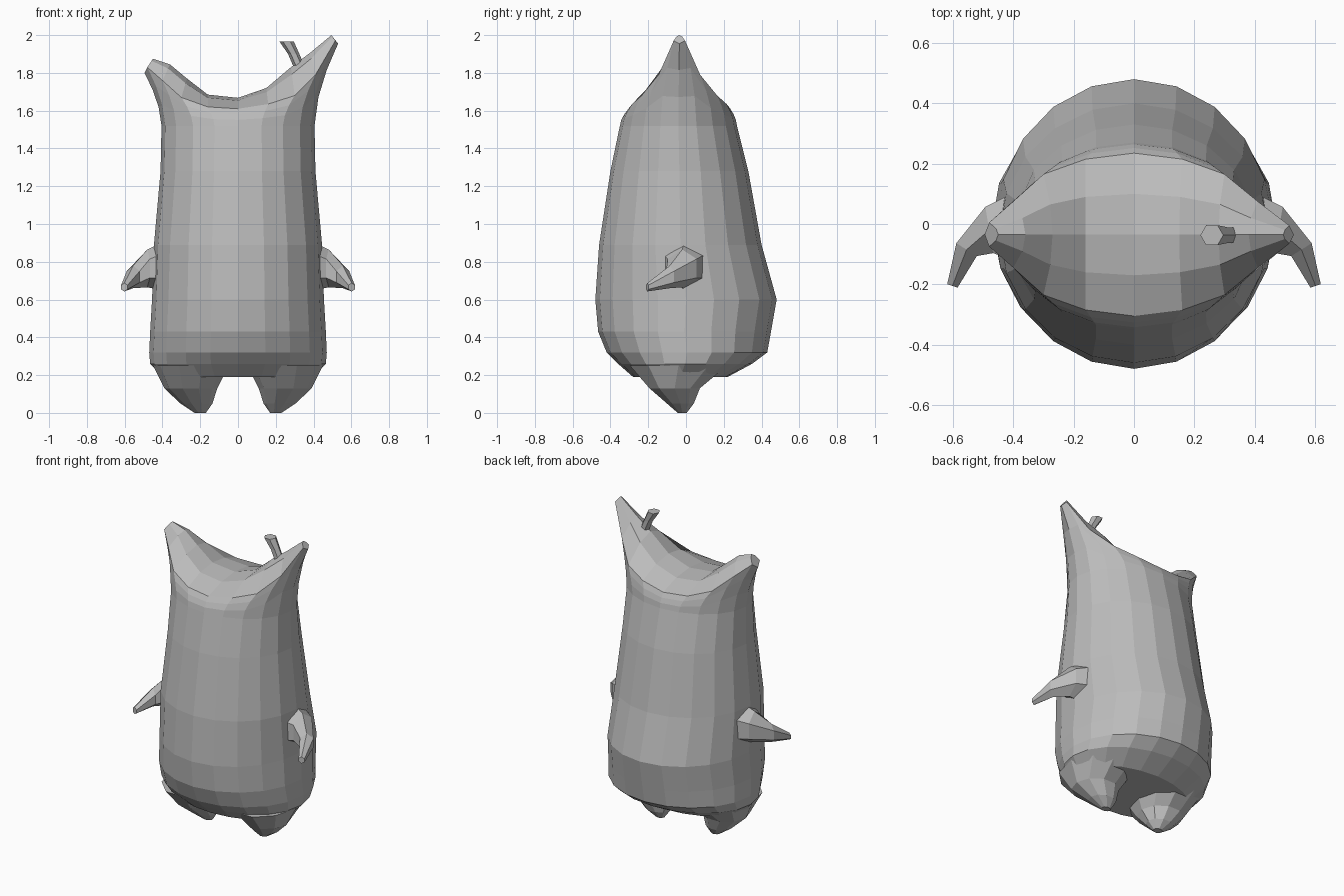
import bpy, bmesh
from math import sin, cos, pi

if "Cube" in bpy.data.objects:
    bpy.data.objects.remove(bpy.data.objects["Cube"])

grey = bpy.data.materials.new("plain_grey")
grey.use_nodes = True
COLOUR = (0.5, 0.5, 0.5, 1)
grey.diffuse_color = COLOUR
grey.node_tree.nodes["Principled BSDF"].inputs["Base Color"].default_value = COLOUR

N = 20        # sides of the body
MID = -0.035  # front-to-back centre of the head


def finish(bm, name):
    bmesh.ops.remove_doubles(bm, verts=bm.verts, dist=0.0005)
    bmesh.ops.recalc_face_normals(bm, faces=bm.faces)
    mesh = bpy.data.meshes.new(name)
    bm.to_mesh(mesh)
    bm.free()
    mesh.materials.append(grey)
    obj = bpy.data.objects.new(name, mesh)
    bpy.context.collection.objects.link(obj)


def loft(bm, rings):
    """Skin a list of point rings and return their vertices."""
    made = [[bm.verts.new(p) for p in ring] for ring in rings]
    for a, b in zip(made, made[1:]):
        for i in range(len(a)):
            j = (i + 1) % len(a)
            bm.faces.new((a[i], a[j], b[j], b[i]))
    return made


def oval(z, rx, front, back):
    cy, ry = (front + back) / 2, (back - front) / 2
    return [(rx * cos(2 * pi * i / N), cy + ry * sin(2 * pi * i / N), z) for i in range(N)]


# Body: stacked ovals as height, half width, front, back
rings = [oval(*r) for r in (
    (0.19, 0.40, -0.28, 0.22), (0.26, 0.465, -0.36, 0.35),
    (0.32, 0.47, -0.42, 0.43), (0.43, 0.465, -0.465, 0.45),
    (0.60, 0.455, -0.48, 0.48), (0.89, 0.445, -0.46, 0.40),
    (1.28, 0.41, -0.40, 0.33), (1.52, 0.405, -0.35, 0.27))]

# Head rim from one ear to the other: x, half depth, rim height, ridge x, ridge height
stations = [
    (0.53, 0, 1.955, 0.53, 1.955), (0.515, 0.03, 1.97, 0.495, 2.0),
    (0.41, 0.11, 1.79, 0.38, 1.905), (0.30, 0.20, 1.68, 0.28, 1.83),
    (0.16, 0.25, 1.635, 0.15, 1.72), (0, 0.27, 1.61, 0, 1.668),
    (-0.16, 0.25, 1.62, -0.16, 1.685), (-0.30, 0.20, 1.67, -0.27, 1.77),
    (-0.40, 0.11, 1.76, -0.36, 1.845), (-0.48, 0.04, 1.83, -0.45, 1.875),
    (-0.495, 0, 1.80, -0.495, 1.80)]
rim = []
for i in range(N):
    x, depth, z, _, _ = stations[min(i, N - i)]
    rim.append((x, MID + (depth if i <= N // 2 else -depth), z))

# Flare the neck outwards into the ears
neck = rings[-1]
for t in (0.35, 0.68):
    f = t ** 1.7
    rings.append([(a[0] + (b[0] - a[0]) * f, a[1] + (b[1] - a[1]) * f,
                   a[2] + (b[2] - a[2]) * t) for a, b in zip(neck, rim)])
rings.append(rim)

bm = bmesh.new()
made = loft(bm, rings)
bm.faces.new(made[0])

# Saddle-shaped crown spanning the rim
top = made[-1]
rows = []
for i in range(1, N // 2):
    x, depth, z, rx, rz = stations[i]
    row = [top[i]]
    for t in (0.5, 0, -0.5):
        k = 1 - t * t
        row.append(bm.verts.new((x + (rx - x) * k, MID + depth * t, z + (rz - z) * k)))
    rows.append(row + [top[N - i]])
for a, b in zip(rows, rows[1:]):
    for k in range(4):
        bm.faces.new((a[k], a[k + 1], b[k + 1], b[k]))
bm.faces.new(rows[0] + [top[0]])
bm.faces.new(rows[-1] + [top[N // 2]])
finish(bm, "body")


def tube(name, path, axis, sides=6):
    """Closed tapering limb; each path entry is centre x, y, z and two radii."""
    bm = bmesh.new()
    rings = []
    for x, y, z, ra, rb in path:
        ring = []
        for i in range(sides):
            a, b = ra * cos(2 * pi * i / sides), rb * sin(2 * pi * i / sides)
            if axis == "z":
                ring.append((x + a, y + b, z))
            elif axis == "arm":   # sections turn towards the front
                turn = max(0.0, min(1.0, (abs(x) - 0.46) / 0.12))
                side = 1 if x > 0 else -1
                ring.append((x + side * b * turn * 0.9, y + b * (1 - 0.7 * turn), z + a))
        rings.append(ring)
    made = loft(bm, rings)
    bm.faces.new(made[0])
    bm.faces.new(made[-1])
    finish(bm, name)


# Paired arms and feet
for side, word in ((1, "left"), (-1, "right")):
    tube(word + "_arm", [
        (side * 0.41, -0.01, 0.775, 0.125, 0.125), (side * 0.48, -0.02, 0.765, 0.10, 0.10),
        (side * 0.555, -0.085, 0.72, 0.06, 0.055), (side * 0.602, -0.205, 0.665, 0.022, 0.022)],
        "arm")
    tube(word + "_foot", [
        (side * 0.25, -0.04, 0.25, 0.20, 0.27), (side * 0.25, -0.06, 0.13, 0.14, 0.14),
        (side * 0.22, -0.03, 0.05, 0.085, 0.075), (side * 0.20, -0.02, 0, 0.03, 0.025)],
        "z", 10)

# Small prong on the taller ear
tube("ear_prong", [
    (0.325, -0.037, 1.83, 0.03, 0.028), (0.295, -0.037, 1.90, 0.03, 0.03),
    (0.258, -0.037, 1.965, 0.038, 0.038)], "z")
